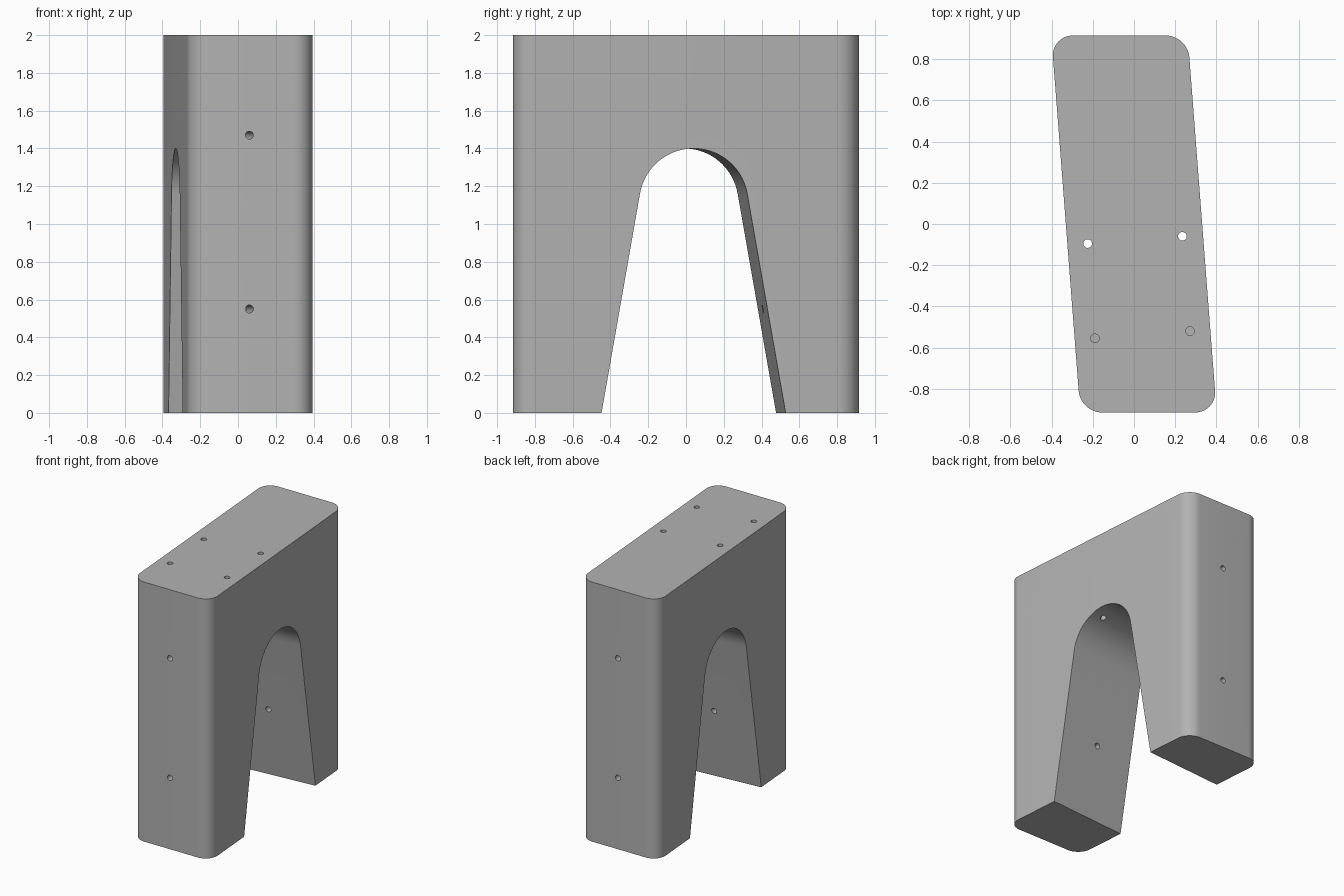
import bpy, bmesh, math
from mathutils import Vector

if "Cube" in bpy.data.objects:
    bpy.data.objects.remove(bpy.data.objects["Cube"], do_unlink=True)

SKEW = 0.077                 # sideways lean of the block in plan
HALF_W, HALF_L, HEIGHT = 0.331, 0.915, 2.0
HOLE_R, HOLE_DEPTH = 0.021, 0.65

grey = bpy.data.materials.new("plain_grey")
grey.use_nodes = True
colour = (0.45, 0.45, 0.45, 1)
grey.diffuse_color = colour
grey.node_tree.nodes["Principled BSDF"].inputs["Base Color"].default_value = colour


def prism(name, points, offset, corner=0.0):
    """Extrude a closed outline by an offset, optionally rounding the long edges."""
    bm = bmesh.new()
    face = bm.faces.new([bm.verts.new(p) for p in points])
    out = bmesh.ops.extrude_face_region(bm, geom=[face])
    moved = [v for v in out["geom"] if isinstance(v, bmesh.types.BMVert)]
    bmesh.ops.translate(bm, verts=moved, vec=offset)
    if corner:
        along = Vector(offset).normalized()
        edges = [e for e in bm.edges
                 if abs((e.verts[1].co - e.verts[0].co).normalized().dot(along)) > 0.99]
        bmesh.ops.bevel(bm, geom=edges, offset=corner, segments=12,
                        profile=0.5, affect='EDGES')
    bmesh.ops.recalc_face_normals(bm, faces=bm.faces[:])
    mesh = bpy.data.meshes.new(name)
    bm.to_mesh(mesh)
    bm.free()
    mesh.materials.append(grey)
    obj = bpy.data.objects.new(name, mesh)
    bpy.context.collection.objects.link(obj)
    return obj


def drill(name, mouth, direction):
    """Round cutter starting just outside the mouth of a hole."""
    d = Vector(direction).normalized()
    u = d.orthogonal().normalized()
    v = d.cross(u)
    start = Vector(mouth) - d * 0.05
    angles = [math.tau * i / 24 for i in range(24)]
    ring = [start + HOLE_R * (u * math.cos(a) + v * math.sin(a)) for a in angles]
    return prism(name, ring, d * (HOLE_DEPTH + 0.05))


# Block with a skewed plan and rounded upright corners
plan = [(sx * HALF_W - SKEW * sy * HALF_L, sy * HALF_L, 0)
        for sx, sy in ((-1, -1), (1, -1), (1, 1), (-1, 1))]
block = prism("arched_block", plan, (0, 0, HEIGHT), corner=0.105)

# Tapered archway, cut square to the long sides
radius, crown, mid, taper = 0.29, 1.40, 0.015, math.radians(10)
centre = crown - radius
arc = [taper + (math.pi - 2 * taper) * i / 40 for i in range(41)]
outline = [(mid + radius * math.cos(a), centre + radius * math.sin(a)) for a in arc]
low = -0.1
foot = radius * math.cos(taper) + (centre + radius * math.sin(taper) - low) * math.tan(taper)
outline += [(mid - foot, low), (mid + foot, low)]
cutters = [prism("archway_cutter", [(-0.6, y - 0.6 * SKEW, z) for y, z in outline],
                 (1.2, 1.2 * SKEW, 0))]

# Four holes in the top, two in each end
for x, y in ((-0.225, -0.095), (0.235, -0.06), (-0.19, -0.555), (0.272, -0.52)):
    cutters.append(drill("top_hole_cutter", (x, y, HEIGHT), (0, 0, -1)))
for side in (-1, 1):
    for z in (0.55, 1.47):
        cutters.append(drill("end_hole_cutter", (-0.06 * side, HALF_L * side, z),
                             (0.066 * side, -side, 0)))

for cutter in cutters:
    mod = block.modifiers.new(cutter.name, 'BOOLEAN')
    mod.operation, mod.solver, mod.object = 'DIFFERENCE', 'EXACT', cutter

# Bake the cuts, then remove the cutters
bpy.context.view_layer.update()
graph = bpy.context.evaluated_depsgraph_get()
cut_mesh = bpy.data.meshes.new_from_object(block.evaluated_get(graph))
block.modifiers.clear()
block.data = cut_mesh
cut_mesh.name = "arched_block"
for cutter in cutters:
    bpy.data.objects.remove(cutter, do_unlink=True)

bpy.ops.object.select_all(action='DESELECT')
block.select_set(True)
bpy.context.view_layer.objects.active = block
bpy.ops.object.shade_smooth_by_angle(angle=math.radians(30))
